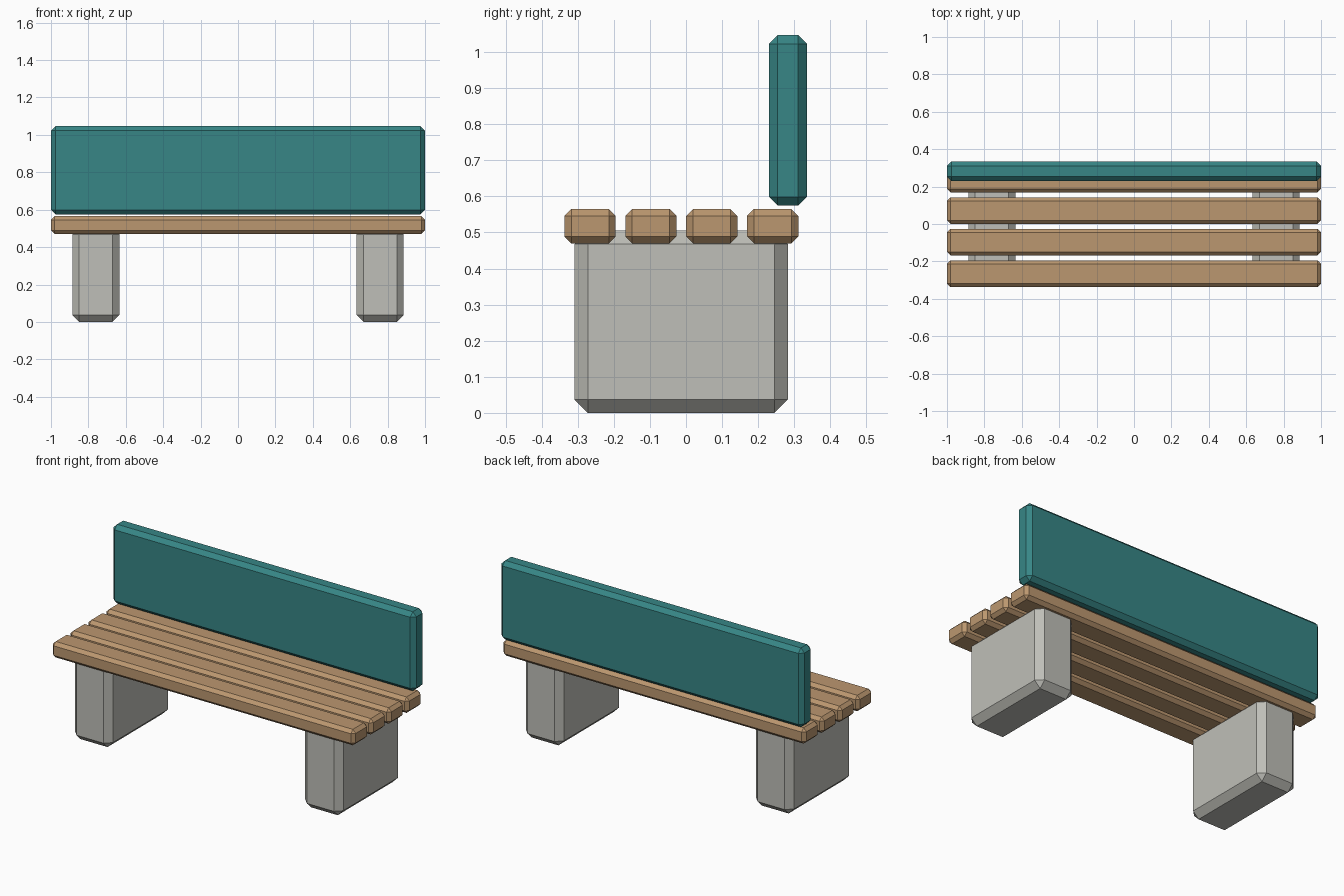
import bpy
import bmesh
from mathutils import Vector

cube = bpy.data.objects.get("Cube")
if cube:
    bpy.data.objects.remove(cube, do_unlink=True)


def make_material(name, rgb):
    mat = bpy.data.materials.new(name)
    mat.use_nodes = True
    colour = (*rgb, 1)
    mat.diffuse_color = colour
    mat.node_tree.nodes["Principled BSDF"].inputs["Base Color"].default_value = colour
    return mat


def chamfered_box(name, low, high, chamfer, mat):
    """Box between two corners, with a flat chamfer on every edge."""
    low, high = Vector(low), Vector(high)
    size, centre = high - low, (low + high) / 2
    bm = bmesh.new()
    bmesh.ops.create_cube(bm, size=1)
    for v in bm.verts:
        v.co = v.co * size
    bmesh.ops.bevel(bm, geom=bm.edges[:], offset=chamfer, segments=1,
                    profile=0.5, affect='EDGES', clamp_overlap=True)
    bmesh.ops.recalc_face_normals(bm, faces=bm.faces[:])
    mesh = bpy.data.meshes.new(name)
    bm.to_mesh(mesh)
    bm.free()
    mesh.materials.append(mat)
    obj = bpy.data.objects.new(name, mesh)
    obj.location = centre
    bpy.context.collection.objects.link(obj)
    return obj


wood = make_material("wood", (0.50, 0.31, 0.16))
teal = make_material("teal paint", (0.038, 0.24, 0.24))
concrete = make_material("concrete", (0.52, 0.52, 0.48))

# Concrete legs
for side, x in (("right", -0.76), ("left", 0.76)):
    chamfered_box(f"{side}_leg", (x - 0.126, -0.309, 0), (x + 0.126, 0.282, 0.505),
                  0.037, concrete)

# Seat slats, front to back
for i in range(4):
    y = -0.337 + i * 0.1687
    chamfered_box(f"seat_slat_{i + 1}", (-1, y, 0.47), (1, y + 0.142, 0.565),
                  0.019, wood)

# Backrest board
chamfered_box("backrest", (-1, 0.23, 0.575), (1, 0.335, 1.047), 0.024, teal)
